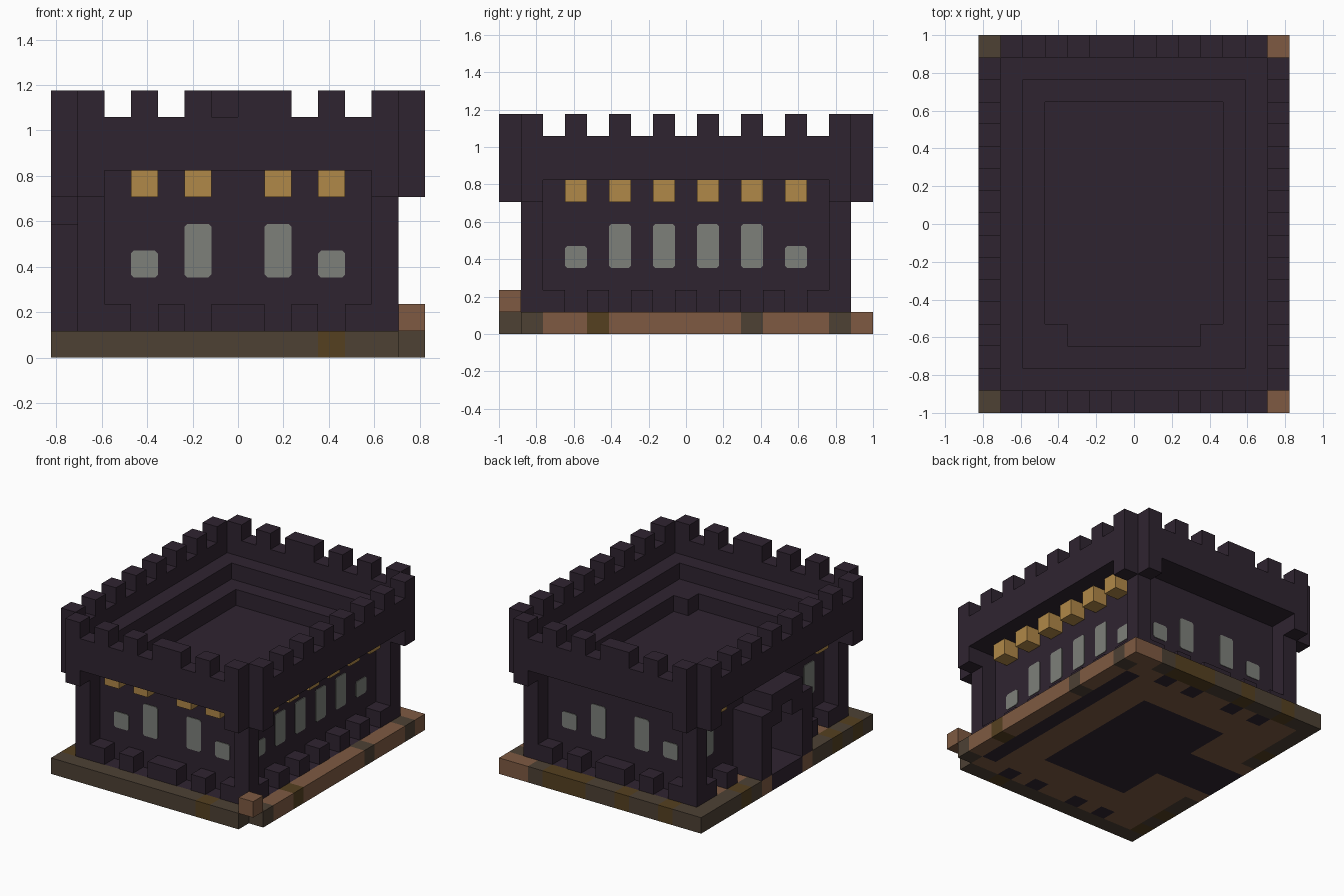
import bpy, bmesh
from mathutils import Vector

old = bpy.data.objects.get("Cube")
if old:
    bpy.data.objects.remove(old)

U = 2 / 17            # one block
NX, NY = 14, 17       # footprint in blocks


def material(name, rgb):
    lin = [((c / 255 + 0.055) / 1.055) ** 2.4 for c in rgb] + [1]
    m = bpy.data.materials.new(name)
    m.use_nodes = True
    m.diffuse_color = lin
    m.node_tree.nodes["Principled BSDF"].inputs["Base Color"].default_value = lin
    return m


stone = material("dark stone", (47, 36, 48))
light_wood = material("light wood", (126, 90, 66))
dark_wood = material("dark wood", (77, 65, 52))
mossy_wood = material("golden brown wood", (85, 64, 32))
lamp = material("lamp gold", (176, 136, 72))
glass = material("grey glass", (125, 128, 122))


def world(x, y, z):
    return Vector(((x - NX / 2) * U, (y - NY / 2) * U, z * U))


def build(name, boxes, mats):
    """Boxes are (x0, x1, y0, y1, z0, z1, material slot) in block units."""
    bm = bmesh.new()
    for x0, x1, y0, y1, z0, z1, slot in boxes:
        lo, hi = world(x0, y0, z0), world(x1, y1, z1)
        verts = bmesh.ops.create_cube(bm, size=1)["verts"]
        for v in verts:
            v.co = Vector([hi[i] if v.co[i] > 0 else lo[i] for i in range(3)])
        for f in {f for v in verts for f in v.link_faces}:
            f.material_index = slot
    return finish(name, bm, mats)


def finish(name, bm, mats):
    me = bpy.data.meshes.new(name)
    bm.to_mesh(me)
    bm.free()
    for m in mats:
        me.materials.append(m)
    ob = bpy.data.objects.new(name, me)
    bpy.context.collection.objects.link(ob)
    return ob


def place(side, a0, a1, d0, d1):
    """Range along a side and depth inwards from it -> x and y ranges."""
    return {"front": (a0, a1, d0, d1),
            "back": (a0, a1, NY - d1, NY - d0),
            "left": (NX - d1, NX - d0, a0, a1),
            "right": (d0, d1, a0, a1)}[side]


def side_box(side, a0, a1, d0, d1, z0, z1):
    return (*place(side, a0, a1, d0, d1), z0, z1, 0)


def ring(d, z0, z1, corners=True):
    """One block thick frame, d blocks in from the footprint edge."""
    e = d if corners else d + 1
    return ([side_box(s, e, NX - e, d, d + 1, z0, z1) for s in ("front", "back")] +
            [side_box(s, d + 1, NY - d - 1, d, d + 1, z0, z1) for s in ("left", "right")])


SIDES = {"front": NX, "back": NX, "left": NY, "right": NY}


# Plank base with patches of darker wood and a stone floor
def base_slot(x, y):
    if (4 <= x < 10 and 4 <= y < 13) or (x < 4 and 7 <= y < 10):
        return 3
    if (x == 12 and 2 <= y < 15) or (y in (1, 15) and x in (3, 5, 8, 10)):
        return 3
    if y == 0:
        return 2 if x == 10 else 1
    if x == 13:
        return 2 if y == 4 else 1 if y in (1, 11, 15) else 0
    if y == 16:
        return 0 if x >= 12 else 2 if x in (2, 5, 8, 9, 10) else 1
    if x == 0:
        return 0 if y in (6, 10) else 2 if y in (1, 3, 12) else 1
    return 0


build("base", [(x, x + 1, y, y + 1, 0, 1, base_slot(x, y))
               for x in range(NX) for y in range(NY) if (x, y) != (13, 0)],
      [light_wood, dark_wood, mossy_wood, stone])
build("corner_block", [(13, 14, 0, 1, 1, 2, 0)], [light_wood])

# Recessed walls; the right wall has a doorway
walls = [side_box("front", 2, 12, 2, 3, 1, 7), side_box("back", 2, 12, 2, 3, 1, 7),
         side_box("left", 3, 14, 2, 3, 1, 7),
         side_box("right", 3, 7, 2, 3, 1, 7), side_box("right", 10, 14, 2, 3, 1, 7),
         side_box("right", 7, 10, 2, 3, 4, 7)]
build("walls", walls, [stone])

# Corner pillars
build("corner_pillars", [(x, x + 1, y, y + 1, 1, 7, 0)
                         for x in (1, 12) for y in (1, 15)], [stone])

# Overhanging parapet, its inner step and the lowered corner blocks
build("parapet", ring(0, 7, 9, corners=False) + ring(1, 7, 8), [stone])
build("parapet_corners", [side_box(s, a, a + 1, 0, 1, 6, 7)
                          for s, n in SIDES.items() for a in (1, n - 2)], [stone])

# Roof deck with two filled inner corners
build("roof", [(3, 11, 3, 14, 5, 6, 0), (3, 4, 3, 4, 6, 7, 0), (10, 11, 3, 4, 6, 7, 0)],
      [stone])

# Battlements
merlons = {"front": (1, 3, 5, 7, 8, 10, 12), "back": (1, 3, 5, 6, 8, 10, 12),
           "left": range(1, 16, 2), "right": range(1, 16, 2)}
build("battlements", [side_box(s, a, a + 1, 0, 1, 9, 10)
                      for s, row in merlons.items() for a in row], [stone])

# Low blocks along the foot of each wall
feet = {"front": (2, 4, 6, 7, 9, 11), "back": (2, 4, 6, 7, 9, 11),
        "left": range(2, 15, 2), "right": (2, 4, 12, 14)}
build("wall_foot_blocks", [side_box(s, a, a + 1, 1, 2, 1, 2)
                           for s, row in feet.items() for a in row], [stone])

# Arched doorway
porch = []
for a in (6, 10):
    porch.append(side_box("right", a, a + 1, 0, 2, 1, 5))
for a in (7, 9):
    porch.append(side_box("right", a, a + 1, 0, 2, 4, 5))
porch.append(side_box("right", 7, 10, 0, 2, 5, 6))
build("doorway", porch, [stone])

# Lamps under the overhang
lamps = {"front": (3, 5, 8, 10), "left": range(3, 14, 2), "right": (3, 13)}
build("lamps", [side_box(s, a, a + 1, 1, 2, 6, 7)
                for s, row in lamps.items() for a in row], [lamp])


# Windows: thin plates with clipped corners
def window(bm, side, a, z1):
    c, z0 = 0.1, 3
    outline = [(a + c, z0), (a + 1 - c, z0), (a + 1, z0 + c), (a + 1, z1 - c),
               (a + 1 - c, z1), (a + c, z1), (a, z1 - c), (a, z0 + c)]

    def point(u, z, d):
        x, _, y, _ = place(side, u, u, d, d)
        return bm.verts.new(world(x, y, z))
    outer = [point(u, z, 1.96) for u, z in outline]
    inner = [point(u, z, 2) for u, z in outline]
    bm.faces.new(outer)
    bm.faces.new(inner[::-1])
    for i in range(len(outline)):
        j = (i + 1) % len(outline)
        bm.faces.new((outer[i], inner[i], inner[j], outer[j]))


tall = {"front": (5, 8), "back": (5, 8), "left": (5, 7, 9, 11), "right": (3, 13)}
small = {"front": (3, 10), "back": (3, 10), "left": (3, 13)}
bm = bmesh.new()
for rows, top in ((tall, 5), (small, 4)):
    for s, row in rows.items():
        for a in row:
            window(bm, s, a, top)
bmesh.ops.recalc_face_normals(bm, faces=bm.faces)
finish("windows", bm, [glass])
